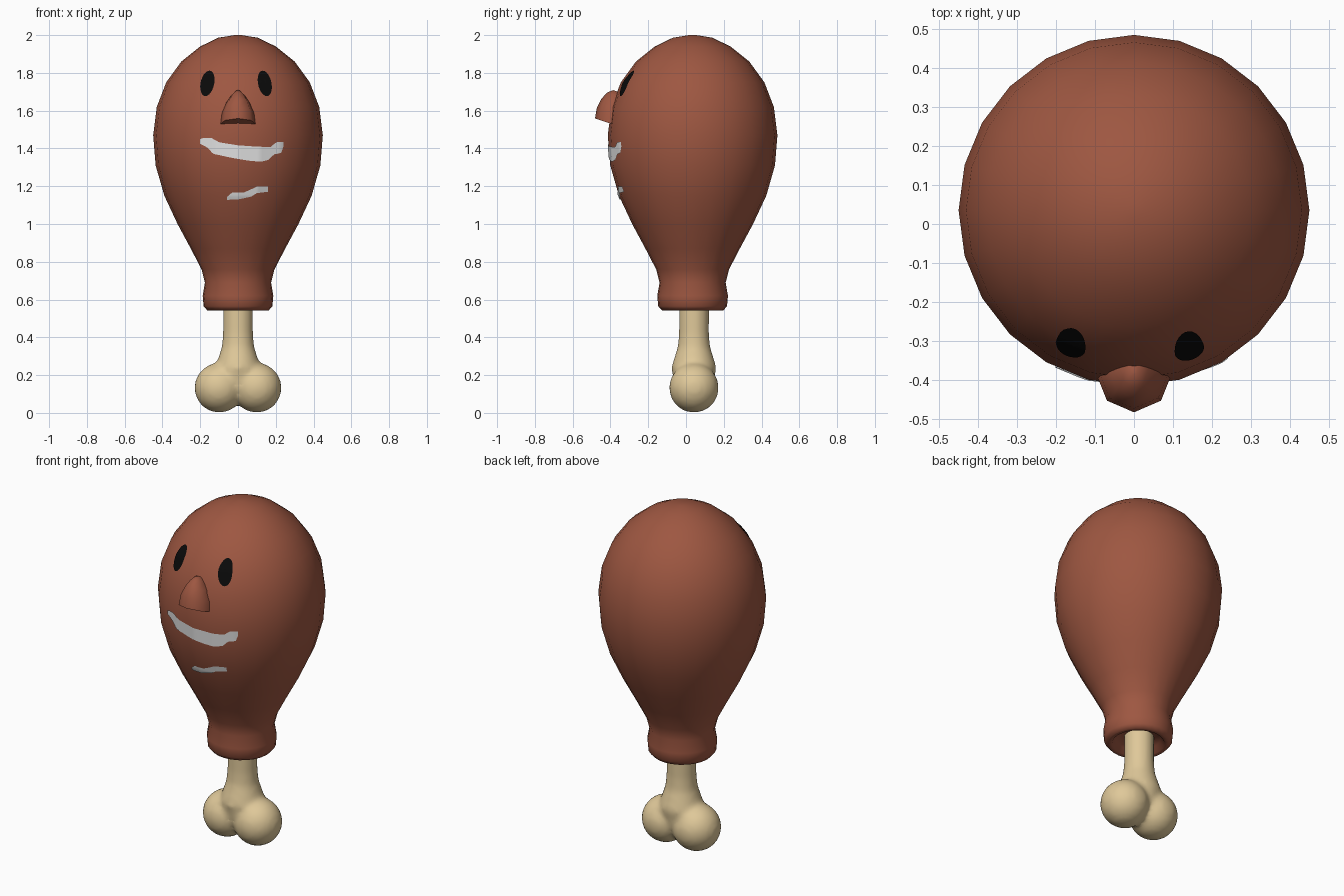
import bpy, bmesh, math
from mathutils import Vector
from mathutils.bvhtree import BVHTree

if "Cube" in bpy.data.objects:
    bpy.data.objects.remove(bpy.data.objects["Cube"])


def material(name, rgb):
    m = bpy.data.materials.new(name)
    m.diffuse_color = (*rgb, 1)
    m.use_nodes = True
    m.node_tree.nodes["Principled BSDF"].inputs["Base Color"].default_value = m.diffuse_color
    return m


MEAT = material("roast brown", (0.34, 0.095, 0.053))
BONE = material("bone cream", (0.74, 0.58, 0.32))
BLACK = material("eye black", (0.003, 0.003, 0.003))
WHITE = material("mouth white", (0.85, 0.85, 0.85))


def finish(name, bm, mat, angle=40):
    me = bpy.data.meshes.new(name)
    bm.to_mesh(me)
    me.materials.append(mat)
    ob = bpy.data.objects.new(name, me)
    bpy.context.collection.objects.link(ob)
    bpy.ops.object.select_all(action='DESELECT')
    ob.select_set(True)
    bpy.context.view_layer.objects.active = ob
    bpy.ops.object.shade_smooth_by_angle(angle=math.radians(angle))
    return ob


def skin_rings(bm, rings):
    """Bridge closed rings of points, then cap both ends."""
    loops = [[bm.verts.new(p) for p in r] for r in rings]
    n = len(loops[0])
    for a, b in zip(loops, loops[1:]):
        for i in range(n):
            j = (i + 1) % n
            bm.faces.new((a[i], a[j], b[j], b[i]))
    bm.faces.new(loops[0])
    bm.faces.new(loops[-1])
    bmesh.ops.recalc_face_normals(bm, faces=bm.faces)


def lathe(bm, profile, n, cy):
    skin_rings(bm, [[(r * math.cos(math.tau * i / n), cy + r * math.sin(math.tau * i / n), z)
                     for i in range(n)] for r, z in profile])


# Drumstick body with rolled cuff and hollow underside
body = bmesh.new()
lathe(body, [(0.02, 2.0), (0.105, 1.986), (0.20, 1.94), (0.30, 1.86), (0.38, 1.75),
             (0.43, 1.62), (0.449, 1.47), (0.436, 1.31), (0.39, 1.15), (0.32, 1.0),
             (0.25, 0.87), (0.193, 0.76), (0.175, 0.69), (0.187, 0.62), (0.182, 0.565),
             (0.163, 0.543), (0.14, 0.545), (0.12, 0.575), (0.06, 0.585)], 24, 0.035)
tree = BVHTree.FromBMesh(body)
finish("drumstick_body", body, MEAT, 60)

# Bone: flared shaft and two knobs blended together
bone = bmesh.new()
lathe(bone, [(0.08, 0.64), (0.08, 0.42), (0.086, 0.35), (0.105, 0.29), (0.12, 0.24),
             (0.10, 0.13)], 24, 0.042)
for side in (-1, 1):
    geo = bmesh.ops.create_uvsphere(bone, u_segments=24, v_segments=16, radius=0.132)
    bmesh.ops.translate(bone, verts=geo["verts"], vec=(side * 0.099, 0.042, 0.133))
bone_ob = finish("bone", bone, BONE, 60)
remesh = bone_ob.modifiers.new("blend", 'REMESH')
remesh.mode = 'VOXEL'
remesh.voxel_size = 0.015
remesh.use_smooth_shade = True
smooth = bone_ob.modifiers.new("soften", 'SMOOTH')
smooth.factor = 0.5
smooth.iterations = 8

# Nose: domed wedge with a tilted flat base (z, half width, depth, centre y)
nose = bmesh.new()
rings = []
for z, w, d, cy in [(1.525, 0.098, 0.102, -0.38), (1.585, 0.088, 0.092, -0.38),
                    (1.64, 0.064, 0.072, -0.375), (1.68, 0.036, 0.048, -0.37),
                    (1.702, 0.014, 0.02, -0.365)]:
    rings.append([(w * math.sin(math.tau * i / 8), cy - d * math.cos(math.tau * i / 8),
                   z + 0.33 * d * math.cos(math.tau * i / 8)) for i in range(8)])
skin_rings(nose, rings)
finish("nose", nose, MEAT, 55)


def on_body(x, z):
    hit, normal, _, _ = tree.ray_cast(Vector((x, -2, z)), Vector((0, 1, 0)))
    return hit + normal * 0.005


def painted_grid(name, rows, mat):
    """Thin patch following the body; rows hold (x, z) points."""
    bm = bmesh.new()
    vs = [[bm.verts.new(on_body(x, z)) for x, z in row] for row in rows]
    for a, b in zip(vs, vs[1:]):
        for i in range(len(a) - 1):
            bm.faces.new((a[i], a[i + 1], b[i + 1], b[i]))
    bmesh.ops.remove_doubles(bm, verts=bm.verts, dist=0.0005)
    bmesh.ops.recalc_face_normals(bm, faces=bm.faces)
    if sum(f.normal.y * f.calc_area() for f in bm.faces) > 0:
        bmesh.ops.reverse_faces(bm, faces=bm.faces)
    finish(name, bm, mat, 60)


# Eyes: ovals leaning toward each other
for name, cx, lean in (("left_eye", -0.16, 0.16), ("right_eye", 0.14, -0.16)):
    rows = []
    for k in range(6):
        row = []
        for i in range(25):
            a = math.tau * i / 24
            u, v = 0.036 * k / 5 * math.cos(a), 0.067 * k / 5 * math.sin(a)
            row.append((cx + u + lean * v, 1.742 + v))
        rows.append(row)
    painted_grid(name, rows, BLACK)


def edge_z(points, x):
    for (x0, z0), (x1, z1) in zip(points, points[1:]):
        if x <= x1:
            return z0 + (z1 - z0) * max(0, (x - x0) / (x1 - x0))
    return points[-1][1]


def stroke(name, top, bottom):
    x0, x1 = top[0][0], top[-1][0]
    xs = [x0 + (x1 - x0) * i / 40 for i in range(41)]
    rows = []
    for k in range(6):
        t = k / 5
        rows.append([(x, edge_z(top, x) * (1 - t) + edge_z(bottom, x) * t) for x in xs])
    painted_grid(name, rows, WHITE)


# Mouth and chin strokes
stroke("mouth",
       [(-0.20, 1.45), (-0.18, 1.457), (-0.14, 1.457), (-0.10, 1.433), (0, 1.417),
        (0.10, 1.41), (0.17, 1.408), (0.20, 1.433), (0.237, 1.435)],
       [(-0.20, 1.425), (-0.16, 1.405), (-0.13, 1.372), (-0.03, 1.35), (0.06, 1.335),
        (0.12, 1.33), (0.16, 1.34), (0.19, 1.37), (0.225, 1.375), (0.237, 1.41)])
stroke("chin_stroke",
       [(-0.058, 1.145), (-0.03, 1.168), (0.03, 1.168), (0.08, 1.19), (0.10, 1.2), (0.158, 1.2)],
       [(-0.058, 1.13), (0.0, 1.132), (0.07, 1.147), (0.10, 1.165), (0.158, 1.172)])
